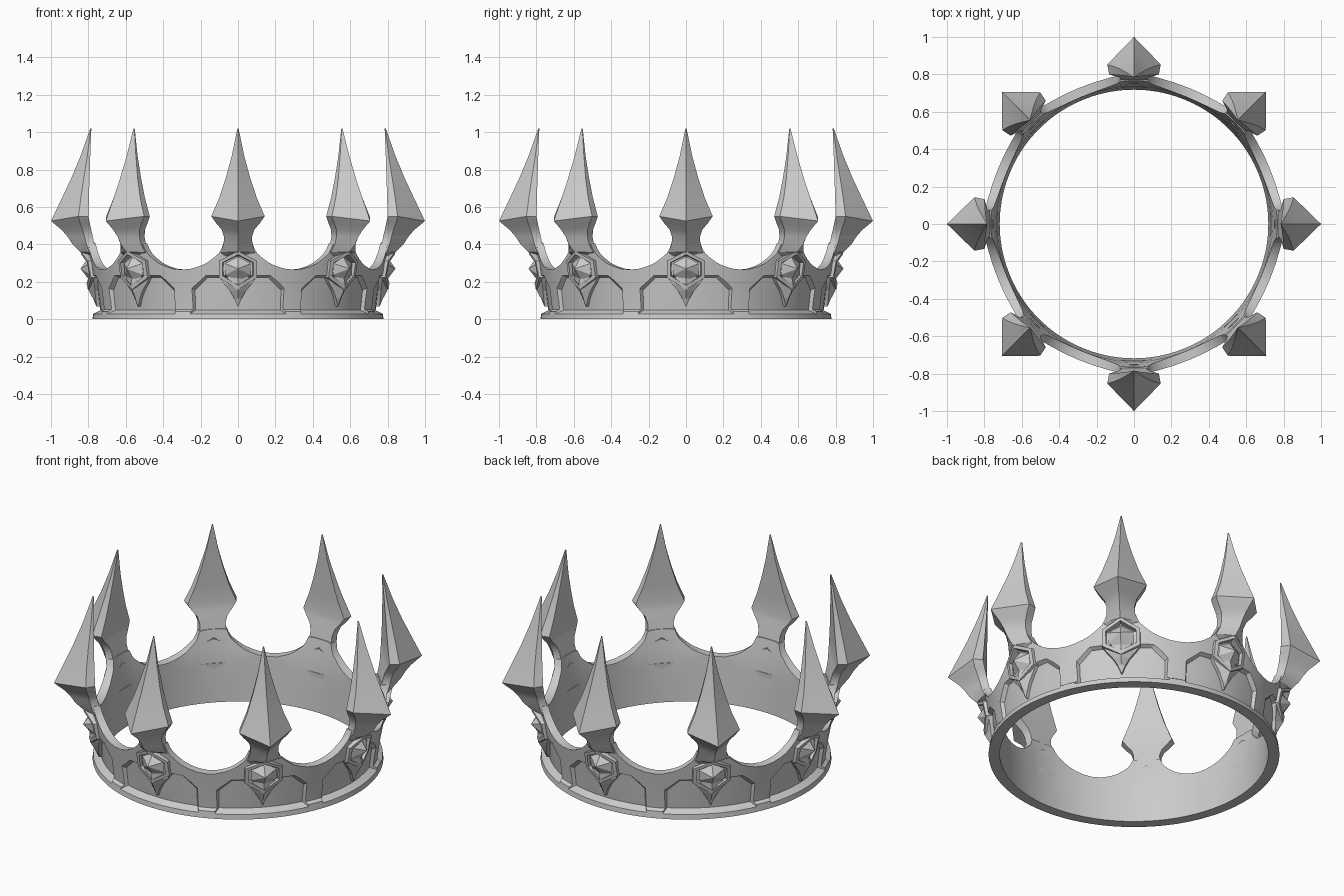
import bpy, bmesh, math
from math import sin, cos, pi
from mathutils import Matrix

if "Cube" in bpy.data.objects:
    bpy.data.objects.remove(bpy.data.objects["Cube"])

metal = bpy.data.materials.new("grey_metal")
metal.diffuse_color = (0.6, 0.6, 0.6, 1)
metal.use_nodes = True
metal.node_tree.nodes["Principled BSDF"].inputs["Base Color"].default_value = metal.diffuse_color


def lerp(table, z):
    """Piecewise linear lookup."""
    for (z0, r0), (z1, r1) in zip(table, table[1:]):
        if z <= z1:
            return r0 + (r1 - r0) * (z - z0) / (z1 - z0)
    return table[-1][1]


def r_out(z):
    return lerp([(0, .778), (.04, .773), (.052, .755), (.1, .76), (.27, .785), (.42, .805)], z)


def r_in(z):
    return lerp([(0, .718), (.27, .735), (.42, .768)], z)


def finish(name, bm, angle=30):
    bmesh.ops.recalc_face_normals(bm, faces=bm.faces)
    mesh = bpy.data.meshes.new(name)
    bm.to_mesh(mesh)
    bm.free()
    ob = bpy.data.objects.new(name, mesh)
    bpy.context.collection.objects.link(ob)
    mesh.materials.append(metal)
    return ob


def smooth(ob, angle=30):
    bpy.ops.object.select_all(action='DESELECT')
    ob.select_set(True)
    bpy.context.view_layer.objects.active = ob
    bpy.ops.object.shade_smooth_by_angle(angle=math.radians(angle))


def around(bm):
    """Repeat the front part eight times round the crown."""
    geom = bm.verts[:] + bm.edges[:] + bm.faces[:]
    for k in range(1, 8):
        new = bmesh.ops.duplicate(bm, geom=geom)['geom']
        verts = [v for v in new if isinstance(v, bmesh.types.BMVert)]
        bmesh.ops.rotate(bm, verts=verts, matrix=Matrix.Rotation(k * pi / 4, 3, 'Z'))


def polar(a, r, z):
    return (r * sin(a), -r * cos(a), z)


def loft(bm, rings, closed=False):
    """Skin closed loops; cap the ends or join last to first."""
    loops = [[bm.verts.new(p) for p in ring] for ring in rings]
    pairs = list(zip(loops, loops[1:]))
    if closed:
        pairs.append((loops[-1], loops[0]))
    for a, b in pairs:
        n = len(a)
        for i in range(n):
            j = (i + 1) % n
            bm.faces.new((a[i], a[j], b[j], b[i]))
    if not closed:
        bm.faces.new(loops[0])
        bm.faces.new(loops[-1])


# Band with a scalloped top edge
half = [(0, .41), (.05, .41), (.097, .405), (.112, .375), (.13, .352), (.17, .325),
        (.215, .3), (.263, .284), (.325, .27), (pi / 8, .265)]
sector = [(-a, z) for a, z in half[-2:0:-1]] + half
rings = []
for k in range(8):
    for a, top in sector:
        zs = [0, .04, .052, .1, .2, .2 + (top - .2) * .5, top]
        t = a + k * pi / 4
        rings.append([polar(t, r_out(z), z) for z in zs] +
                     [polar(t, r_in(z), z) for z in reversed(zs)])
bm = bmesh.new()
loft(bm, rings, closed=True)
band = finish("band", bm)

# Recessed panels with sloping walls
arch = [(-.312, .155), (-.215, .222), (-.1, .222), (0, .222), (.1, .222), (.215, .222), (.312, .155)]
rings = []
for a, top in arch:
    ring = []
    for z, da, off, dz in ((.048, 1, -.02, 0), (top, 1, -.02, 0),
                           (top, 1.08, .02, .02), (.048, 1.08, .02, -.02)):
        ring.append(polar(a * da, r_out(max(z, .06)) + off, z + dz))
    rings.append(ring)
bm = bmesh.new()
loft(bm, rings)
around(bm)
cutter = finish("panel_cutter", bm)
cutter.hide_render = True
cutter.hide_viewport = False
mod = band.modifiers.new("panels", 'BOOLEAN')
mod.operation = 'DIFFERENCE'
mod.solver = 'EXACT'
mod.object = cutter
bpy.context.view_layer.objects.active = band
bpy.ops.object.modifier_apply(modifier=mod.name)
bpy.data.objects.remove(cutter)
smooth(band)

# Spikes: z, half width, ridge, corner and inner radius, ridge drop
rows = [(.33, .085, .785, .775, .755, 0), (.36, .092, .845, .795, .759, 0),
        (.40, .077, .885, .81, .768, 0), (.44, .075, .91, .82, .776, 0),
        (.48, .088, .94, .832, .785, -.005), (.515, .118, .97, .845, .793, -.015),
        (.55, .143, 1.0, .853, .80, -.025), (.65, .1, .945, .84, .797, -.01),
        (.75, .067, .893, .825, .794, 0), (.87, .034, .843, .806, .79, 0),
        (1.02, .003, .79, .787, .784, 0)]
rings = []
for z, w, rf, rc, ri, drop in rows:
    rings.append([(0, -rf, z + drop), (w, -rc, z), (w * .93, -ri, z),
                  (-w * .93, -ri, z), (-w, -rc, z)])
bm = bmesh.new()
loft(bm, rings)
around(bm)
smooth(finish("spikes", bm), 25)

# Six-sided jewel settings, bulging at the centre line
outline = [(0, .365), (.102, .312), (.102, .222), (0, .158), (-.102, .222), (-.102, .312)]


def hexagon(scale, radius):
    pts = []
    for x, z in outline:
        x, z = x * scale, .268 + (z - .268) * scale
        pts.append((x, -radius(x, z), z))
    return pts


def front(x, z):
    return .805 + (z - .17) * .19 - abs(x) * .28


bm = bmesh.new()
loft(bm, [hexagon(1, lambda x, z: .75), hexagon(1, front), hexagon(.8, front),
          hexagon(.74, lambda x, z: .76)], closed=True)
around(bm)
finish("jewel_settings", bm)

# Faceted jewels
bm = bmesh.new()
base = [bm.verts.new(p) for p in hexagon(.68, lambda x, z: .79 + (z - .268) * .1)]
tip = bm.verts.new((0, -.842, .27))
back = bm.verts.new((0, -.76, .268))
for i in range(6):
    bm.faces.new((base[i], base[i - 1], tip))
    bm.faces.new((base[i - 1], base[i], back))
around(bm)
finish("jewels", bm)

# Pointed ridges below the settings
bm = bmesh.new()
rings = []
for z, w, ridge in ((.225, .1, .80), (.19, .076, .81), (.15, .042, .797), (.11, .019, .775), (.068, .002, .748)):
    side = r_out(z) - w * .06
    rings.append([(0, -ridge, z), (w, -side, z), (w, -.73, z), (-w, -.73, z), (-w, -side, z)])
loft(bm, rings)
around(bm)
finish("pointed_ridges", bm)
